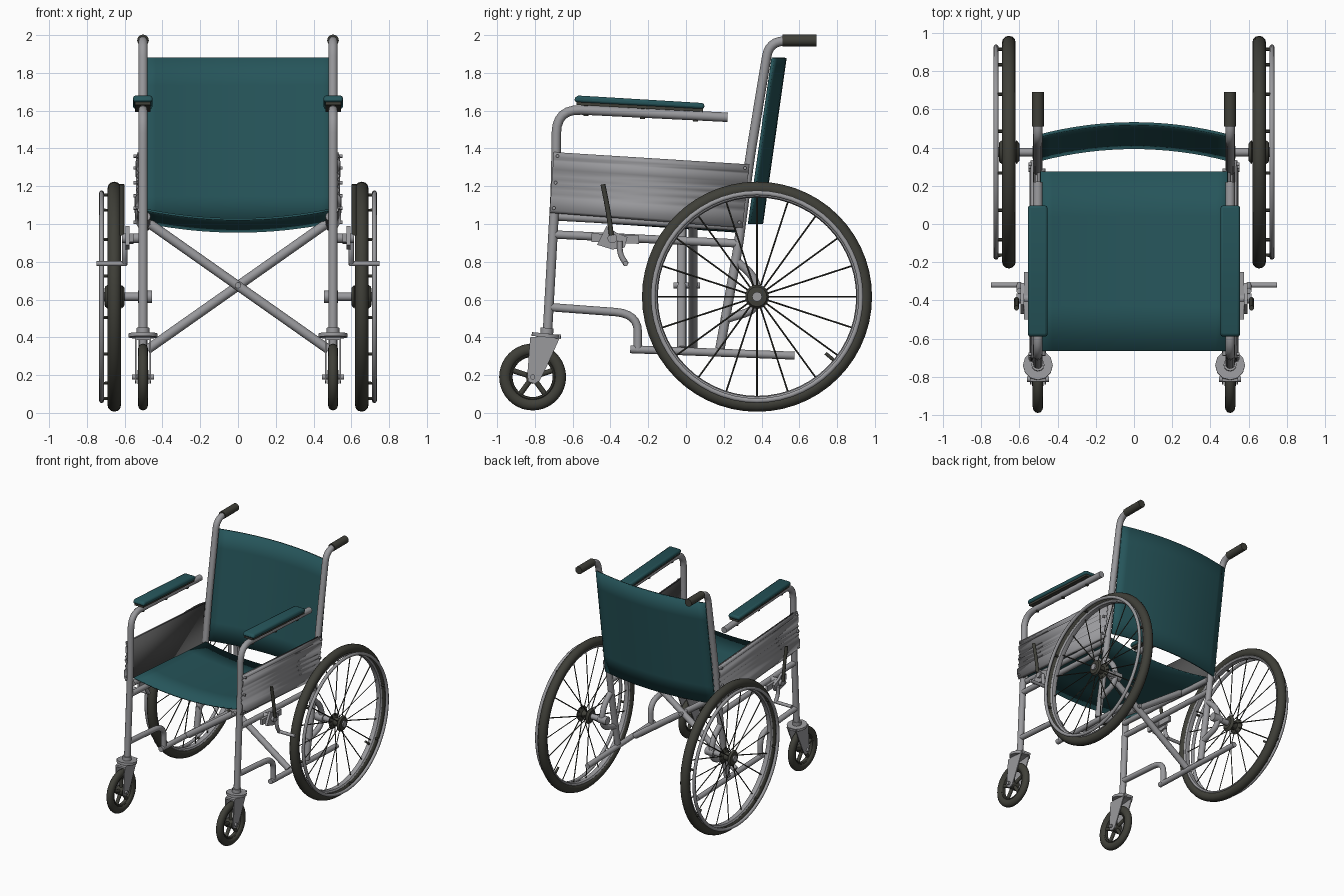
import bpy, bmesh, math
from mathutils import Vector

if "Cube" in bpy.data.objects:
    bpy.data.objects.remove(bpy.data.objects["Cube"], do_unlink=True)


def material(name, rgb, rough=0.6):
    m = bpy.data.materials.new(name)
    m.use_nodes = True
    m.diffuse_color = (*rgb, 1)
    node = m.node_tree.nodes["Principled BSDF"]
    node.inputs["Base Color"].default_value = (*rgb, 1)
    node.inputs["Roughness"].default_value = rough
    return m


TEAL = material("teal vinyl", (0.019, 0.09, 0.102))
GREY = material("grey metal", (0.32, 0.32, 0.335))
DARK = material("dark rubber", (0.05, 0.05, 0.04))
INNER = material("dark grey panel", (0.085, 0.085, 0.085))
X = 0.503  # side frame plane


def finish(name, mesh, mat, mirror=True):
    ob = bpy.data.objects.new(name, mesh)
    bpy.context.collection.objects.link(ob)
    mesh.materials.clear()
    mesh.materials.append(mat)
    bpy.ops.object.select_all(action="DESELECT")
    ob.select_set(True)
    bpy.context.view_layer.objects.active = ob
    bpy.ops.object.shade_smooth_by_angle(angle=math.radians(40))
    if mirror:
        ob.modifiers.new("Mirror", "MIRROR").use_mirror_merge = False
    return ob


def from_bmesh(name, bm, mat, mirror=True):
    bmesh.ops.remove_doubles(bm, verts=bm.verts, dist=1e-5)
    bmesh.ops.recalc_face_normals(bm, faces=bm.faces)
    mesh = bpy.data.meshes.new(name)
    bm.to_mesh(mesh)
    bm.free()
    return finish(name, mesh, mat, mirror)


def rounded(pts, rad):
    """Replace inner corners of a path by short arcs."""
    pts = [Vector(p) for p in pts]
    out = [pts[0]]
    for a, b, c in zip(pts, pts[1:], pts[2:]):
        s = b + (a - b).normalized() * min(rad, (a - b).length * 0.49)
        e = b + (c - b).normalized() * min(rad, (c - b).length * 0.49)
        for i in range(7):
            t = i / 6
            out.append(s * (1 - t) ** 2 + b * 2 * t * (1 - t) + e * t * t)
    return out + [pts[-1]]


def tubes(name, paths, r, mat=GREY, mirror=True, bend=0.08, res=4):
    cu = bpy.data.curves.new(name, "CURVE")
    cu.dimensions = "3D"
    cu.bevel_depth, cu.bevel_resolution, cu.use_fill_caps = r, res, True
    for path in paths:
        pts = rounded(path, bend)
        sp = cu.splines.new("POLY")
        sp.points.add(len(pts) - 1)
        for p, co in zip(sp.points, pts):
            p.co = (*co, 1)
    tmp = bpy.data.objects.new(name + "_path", cu)
    mesh = bpy.data.meshes.new_from_object(tmp)
    bpy.data.objects.remove(tmp)
    return finish(name, mesh, mat, mirror)


def side_tube(name, yz, r, mat=GREY, x=X, bend=0.08):
    return tubes(name, [[(x, y, z) for y, z in yz]], r, mat, bend=bend)


def cross_pin(name, x0, x1, y, z, r, mat=GREY):
    return tubes(name, [[(x0, y, z), (x1, y, z)]], r, mat)


def lathe(name, profile, cy, cz, mat, closed=True, steps=56):
    """Spin an (x, radius) profile round an axle along x."""
    bm = bmesh.new()
    vs = [bm.verts.new((x, cy, cz + r)) for x, r in profile]
    ends = vs[1:] + vs[:1] if closed else vs[1:]
    edges = [bm.edges.new(e) for e in zip(vs, ends)]
    bmesh.ops.spin(bm, geom=vs + edges, cent=(0, cy, cz), axis=(1, 0, 0),
                   angle=math.tau, steps=steps)
    return from_bmesh(name, bm, mat)


def circle(x, big, w, h, n=12):
    return [(x + w * math.cos(math.tau * i / n), big + h * math.sin(math.tau * i / n)) for i in range(n)]


def prism(name, yz, x0, x1, mat=GREY):
    bm = bmesh.new()
    f = bm.faces.new([bm.verts.new((x0, y, z)) for y, z in yz])
    ext = bmesh.ops.extrude_face_region(bm, geom=[f])["geom"]
    bmesh.ops.translate(bm, vec=(x1 - x0, 0, 0), verts=[v for v in ext if isinstance(v, bmesh.types.BMVert)])
    return from_bmesh(name, bm, mat)


def sheet(name, f, us, vs, mat, thick, mirror=False):
    bm = bmesh.new()
    g = [[bm.verts.new(f(u, v)) for v in vs] for u in us]
    for i in range(len(us) - 1):
        for j in range(len(vs) - 1):
            bm.faces.new((g[i][j], g[i + 1][j], g[i + 1][j + 1], g[i][j + 1]))
    ob = from_bmesh(name, bm, mat, mirror)
    sol = ob.modifiers.new("Solidify", "SOLIDIFY")
    sol.thickness, sol.offset = thick, 0
    return ob


def steps(n):
    return [i / n for i in range(n + 1)]


def polar(c, r, a):
    return c[0] + r * math.cos(a), c[1] + r * math.sin(a)


# Seat and backrest slings
sheet("seat", lambda u, v: (0.98 * u - 0.49, -0.665 + 0.94 * v,
      1.075 - 0.065 * v - 0.05 * (1 - (2 * u - 1) ** 2)), steps(16), steps(4), TEAL, 0.012)
sheet("backrest", lambda u, v: (1.0 * u - 0.5, 0.335 + 0.125 * v + 0.065 * (1 - (2 * u - 1) ** 2),
      1.0 + 0.88 * v), steps(16), steps(6), TEAL, 0.016)

# Side frame tubes
side_tube("front_post_and_arm", [(-0.735, 0.40), (-0.69, 1.20), (-0.685, 1.61), (0.22, 1.565)], 0.025, bend=0.13)
side_tube("back_post", [(0.18, 0.34), (0.275, 0.87), (0.34, 1.36), (0.44, 1.965), (0.60, 1.972)], 0.025)
side_tube("push_grip", [(0.51, 1.972), (0.69, 1.972)], 0.031, DARK)
side_tube("seat_rail", [(-0.69, 1.04), (0.29, 0.985)], 0.022, x=0.485)
side_tube("middle_rail", [(-0.71, 0.945), (0.28, 0.897)], 0.022)
side_tube("lower_front_rail", [(-0.725, 0.56), (-0.255, 0.525), (-0.255, 0.33)], 0.022, bend=0.12)
side_tube("bottom_rail", [(-0.295, 0.337), (0.575, 0.303)], 0.021)
side_tube("axle_bracket", [(0.26, 0.81), (0.375, 0.71), (0.385, 0.55), (0.19, 0.49)], 0.022)

# Folding cross braces
for name, s, y in (("cross_brace_a", 1, -0.022), ("cross_brace_b", -1, 0.037)):
    tubes(name, [[(-0.48 * s, y, 1.01), (0.48 * s, y, 0.335)]], 0.025, mirror=False)
tubes("brace_pivot", [[(0, -0.065, 0.675), (0, 0.075, 0.675)]], 0.016, mirror=False)

# Armrests
pad = prism("armrest_pad", [(-0.59, 1.645), (0.097, 1.608), (0.097, 1.64), (-0.57, 1.68), (-0.59, 1.67)],
            0.453, 0.555, TEAL)
bev = pad.modifiers.new("Bevel", "BEVEL")
bev.width, bev.segments = 0.013, 2
prism("armrest_base", [(-0.58, 1.63), (0.09, 1.594), (0.09, 1.612), (-0.58, 1.648)], 0.462, 0.546, DARK)
tubes("armrest_clips", [[(X, y, 1.60 - 0.05 * y - 0.055), (X, y, 1.60 - 0.05 * y)]
                        for y in (-0.53, -0.23, 0.05)], 0.013, DARK)

# Ribbed skirt panels
ribs = [(0, 0), (0.04, 0.008), (0.12, 0.018), (0.25, 0.02), (0.31, 0.004), (0.38, 0.012), (0.43, 0.002),
        (0.50, 0.014), (0.55, 0.002), (0.61, 0.014), (0.66, 0.002), (0.72, 0.012), (0.85, 0.016),
        (0.88, 0.004), (0.92, 0.014), (1, 0.004)]
rib = dict(ribs)


def panel(u, v, x):
    front = Vector((x, -0.722 + 0.022 * v, 1.06 + 0.32 * v))
    rear = Vector((x, 0.30 + 0.035 * v, 0.98 + 0.335 * v))
    return front.lerp(rear, u)


sheet("skirt_panel", lambda u, v: panel(u, v, 0.525 + rib[v]), [0, 1], [v for v, _ in ribs], GREY, 0.004, True)
sheet("skirt_lining", lambda u, v: panel(u, v, 0.518), [0.03, 0.97], [0, 1], INNER, 0.004, True)
tubes("panel_rivets", [[panel(u, v, 0.53), panel(u, v, 0.552)]
                       for u in (0.02, 0.98) for v in (0.08, 0.5, 0.94)], 0.009)

# Main wheels
C = (0.376, 0.615)
WX = 0.655
lathe("tyre", circle(WX, 0.573, 0.036, 0.036), *C, DARK)
lathe("wheel_rim", circle(WX, 0.543, 0.026, 0.018, 8), *C, GREY)
lathe("hand_rim", circle(0.722, 0.55, 0.013, 0.013, 10), *C, GREY)
lathe("hub", [(0.60, 0), (0.60, 0.045), (0.615, 0.063), (0.63, 0.032), (0.675, 0.032),
              (0.69, 0.063), (0.705, 0.052), (0.71, 0)], *C, DARK, closed=False, steps=24)
cross_pin("axle_cap", 0.70, 0.718, *C, 0.026)
cross_pin("axle", 0.47, 0.62, *C, 0.022)
cross_pin("axle_sleeve", 0.455, 0.53, *C, 0.033)
turn = [math.tau * i / 20 for i in range(20)]
tubes("spokes", [[(WX + (-1) ** i * 0.028, *polar(C, 0.05, a)), (WX, *polar(C, 0.535, a))]
                 for i, a in enumerate(turn)], 0.0045, DARK, res=0)
tubes("hand_rim_studs", [[(WX, *polar(C, 0.548, a + 0.2)), (0.722, *polar(C, 0.55, a + 0.2))]
                         for a in (math.tau * i / 8 for i in range(8))], 0.009, DARK, res=1)
tubes("valve", [[(WX, *polar(C, 0.53, -0.69)), (WX, *polar(C, 0.47, -0.69))]], 0.009, DARK)

# Front casters
K = (-0.812, 0.19)
lathe("caster_tyre", circle(X, 0.146, 0.027, 0.031), *K, DARK, steps=40)
lathe("caster_rim", circle(X, 0.116, 0.018, 0.01, 8), *K, DARK, steps=40)
cross_pin("caster_hub", X - 0.03, X + 0.03, *K, 0.036, DARK)
tubes("caster_spokes", [[(X, *polar(K, 0.02, a)), (X, *polar(K, 0.118, a))]
                        for a in (math.pi / 2 + math.tau * i / 5 for i in range(5))], 0.014, DARK)
cross_pin("caster_axle", X - 0.057, X + 0.057, *K, 0.014)
fork = [(-0.825, 0.40), (-0.66, 0.415), (-0.74, 0.24), (-0.775, 0.17), (-0.80, 0.155),
        (-0.835, 0.165), (-0.84, 0.20)]
for name, s in (("caster_fork_inner", -1), ("caster_fork_outer", 1)):
    prism(name, fork, X + s * 0.034, X + s * 0.042)
prism("caster_fork_crown", [(-0.825, 0.385), (-0.665, 0.40), (-0.66, 0.415), (-0.825, 0.40)], X - 0.042, X + 0.042)
tubes("caster_flange", [[(X, -0.74, 0.40), (X, -0.738, 0.42)]], 0.078)
tubes("caster_collar", [[(X, -0.737, 0.42), (X, -0.735, 0.45)]], 0.034)

# Parking brakes
prism("brake_plate", [(-0.47, 0.89), (-0.42, 0.99), (-0.37, 0.955), (-0.31, 0.93),
                      (-0.325, 0.875), (-0.39, 0.865)], 0.575, 0.595)
prism("brake_clamp", [(-0.50, 0.905), (-0.50, 0.95), (-0.25, 0.94), (-0.25, 0.895)], 0.553, 0.575)
cross_pin("brake_pivot", X, 0.615, -0.39, 0.925, 0.026)
side_tube("brake_arm", [(-0.35, 0.91), (-0.35, 0.84), (-0.315, 0.785)], 0.015, x=0.60, bend=0.03)
cross_pin("brake_shoe", 0.59, 0.748, -0.32, 0.79, 0.013)
side_tube("brake_lever", [(-0.395, 0.94), (-0.41, 1.06), (-0.44, 1.21)], 0.013, DARK, x=0.615)
